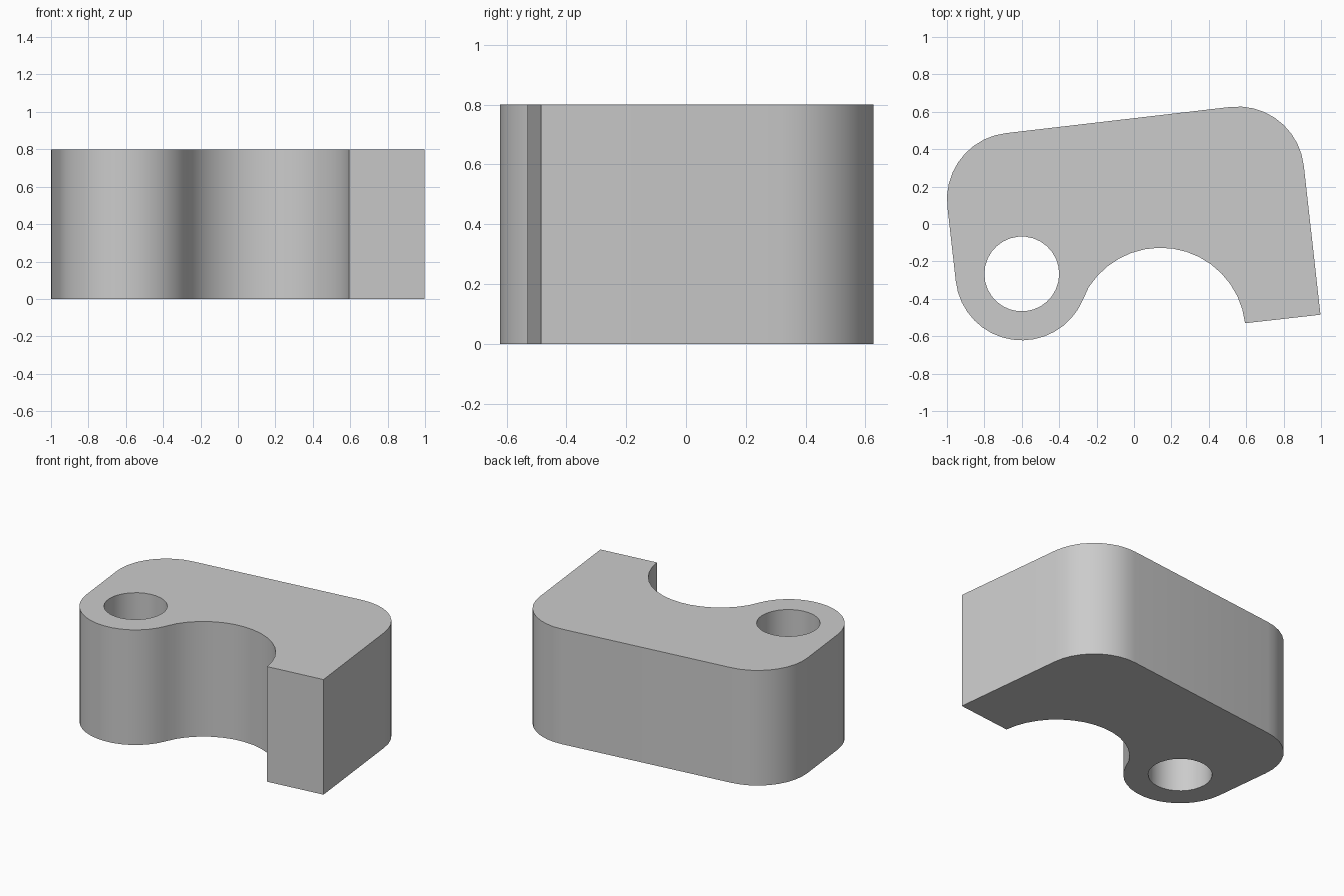
import bpy, bmesh
from math import cos, sin, radians, ceil
from mathutils import Vector

if "Cube" in bpy.data.objects:
    bpy.data.objects.remove(bpy.data.objects["Cube"])

HEIGHT = 0.8
TILT = 6.5        # turn of the whole block about z, degrees
ROUND = 0.355     # radius of the rounded corners and the hole boss


def arc(centre, radius, start, end, step=10):
    """Points along an arc, angles in degrees."""
    n = ceil(abs(end - start) / step)
    angles = [radians(start + (end - start) * i / n) for i in range(n + 1)]
    return [(centre[0] + radius * cos(a), centre[1] + radius * sin(a)) for a in angles]


# Outline: hole boss, concave recess, square foot, two rounded back corners
boss = (-0.6, -0.267)
outline = arc(boss, ROUND, 180 + TILT, 337)
outline += arc((0.142, -0.582), 0.455, 157, TILT)[1:]
outline += [(0.997, -0.485)]
outline += arc((0.555, 0.273), ROUND, TILT, 90 + TILT)
outline += arc((-0.645, 0.133), ROUND, 90 + TILT, 180 + TILT)
hole = arc(boss, 0.2, 0, 360, 12)[:-1]

# Fill between the outline and the hole, then extrude upward
bm = bmesh.new()
for loop in (outline, hole):
    verts = [bm.verts.new((x, y, 0)) for x, y in loop]
    for a, b in zip(verts, verts[1:] + verts[:1]):
        bm.edges.new((a, b))
bmesh.ops.triangle_fill(bm, use_beauty=True, edges=bm.edges[:], normal=Vector((0, 0, 1)))
result = bmesh.ops.extrude_face_region(bm, geom=bm.faces[:], use_keep_orig=True)
top = [g for g in result["geom"] if isinstance(g, bmesh.types.BMVert)]
bmesh.ops.translate(bm, verts=top, vec=(0, 0, HEIGHT))
bmesh.ops.recalc_face_normals(bm, faces=bm.faces[:])

mesh = bpy.data.meshes.new("bracket_block")
bm.to_mesh(mesh)
bm.free()
block = bpy.data.objects.new("bracket_block", mesh)
bpy.context.collection.objects.link(block)

# Plain grey finish
grey = bpy.data.materials.new("grey")
grey.use_nodes = True
colour = (0.6, 0.6, 0.6, 1)
grey.diffuse_color = colour
grey.node_tree.nodes["Principled BSDF"].inputs["Base Color"].default_value = colour
mesh.materials.append(grey)

# Smooth curved walls, sharp rims and foot edges
bpy.ops.object.select_all(action="DESELECT")
block.select_set(True)
bpy.context.view_layer.objects.active = block
bpy.ops.object.shade_smooth_by_angle(angle=radians(30))
